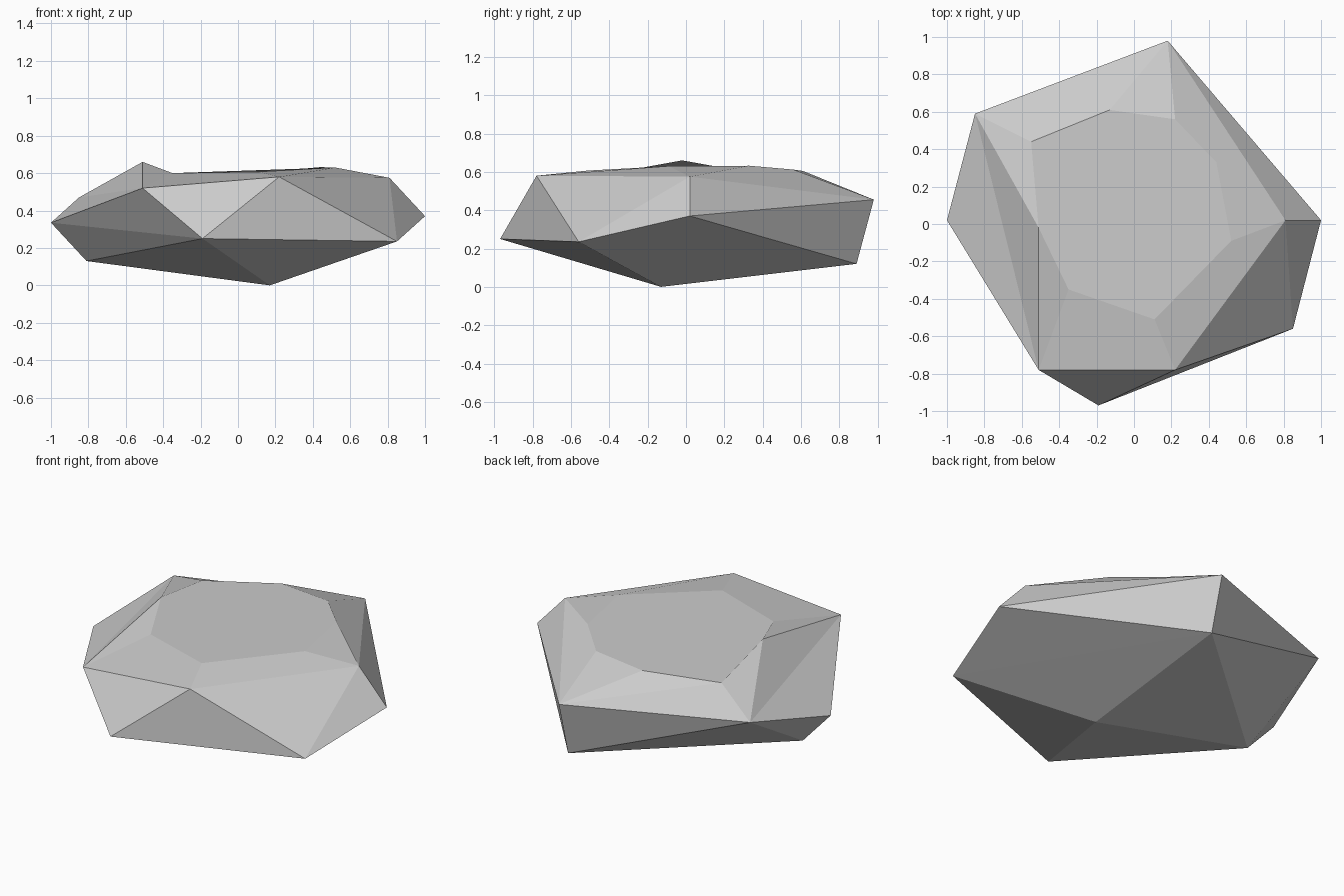
import bpy
import bmesh

cube = bpy.data.objects.get("Cube")
if cube:
    bpy.data.objects.remove(cube, do_unlink=True)

# Stone material
stone = bpy.data.materials.new("light grey stone")
stone.use_nodes = True
colour = (0.6, 0.6, 0.6, 1)
stone.diffuse_color = colour
bsdf = stone.node_tree.nodes["Principled BSDF"]
bsdf.inputs["Base Color"].default_value = colour
bsdf.inputs["Roughness"].default_value = 0.9

# Underside tip, waist corners, and the five shoulder corners
lower = [(.17, -.13, 0), (-.19, -.97, .25), (.85, -.56, .235), (1, .02, .37),
         (.18, .89, .12), (-.81, .02, .13), (-1, .02, .335)]
shoulder = [(.22, -.78, .58), (.81, .02, .575), (.18, .98, .455),
            (-.85, .59, .47), (-.51, -.78, .52)]
# Rim of the flattened top, with one raised corner
rim = [(.11, -.51, .607), (.52, -.09, .63), (.44, .33, .632), (.22, .56, .612),
       (-.13, .61, .605), (-.55, .44, .577), (-.51, -.02, .66), (-.35, -.35, .6)]

bm = bmesh.new()
base = [bm.verts.new(p) for p in lower]
s = [bm.verts.new(p) for p in shoulder]

# Faceted body, opened above the shoulder
bmesh.ops.convex_hull(bm, input=base + s)
bmesh.ops.delete(bm, geom=[f for f in bm.faces if all(v in s for v in f.verts)],
                 context='FACES_ONLY')
for e in [e for e in bm.edges if not e.link_faces]:
    bm.edges.remove(e)

# Sloping facets from the shoulder to the flat top
r = [bm.verts.new(p) for p in rim]
facets = [
    (s[0], s[1], r[1], r[0]),
    (s[1], r[2], r[1]),
    (s[1], s[2], r[3], r[2]),
    (s[2], r[4], r[3]),
    (s[2], s[3], r[5]),
    (s[2], r[5], r[4]),
    (s[3], r[6], r[5]),
    (s[3], s[4], r[6]),
    (s[4], r[7], r[6]),
    (s[4], s[0], r[0], r[7]),
    r,
]
for facet in facets:
    bm.faces.new(facet)
bmesh.ops.recalc_face_normals(bm, faces=bm.faces)

mesh = bpy.data.meshes.new("rock")
bm.to_mesh(mesh)
bm.free()
mesh.materials.append(stone)
rock = bpy.data.objects.new("rock", mesh)
bpy.context.collection.objects.link(rock)
